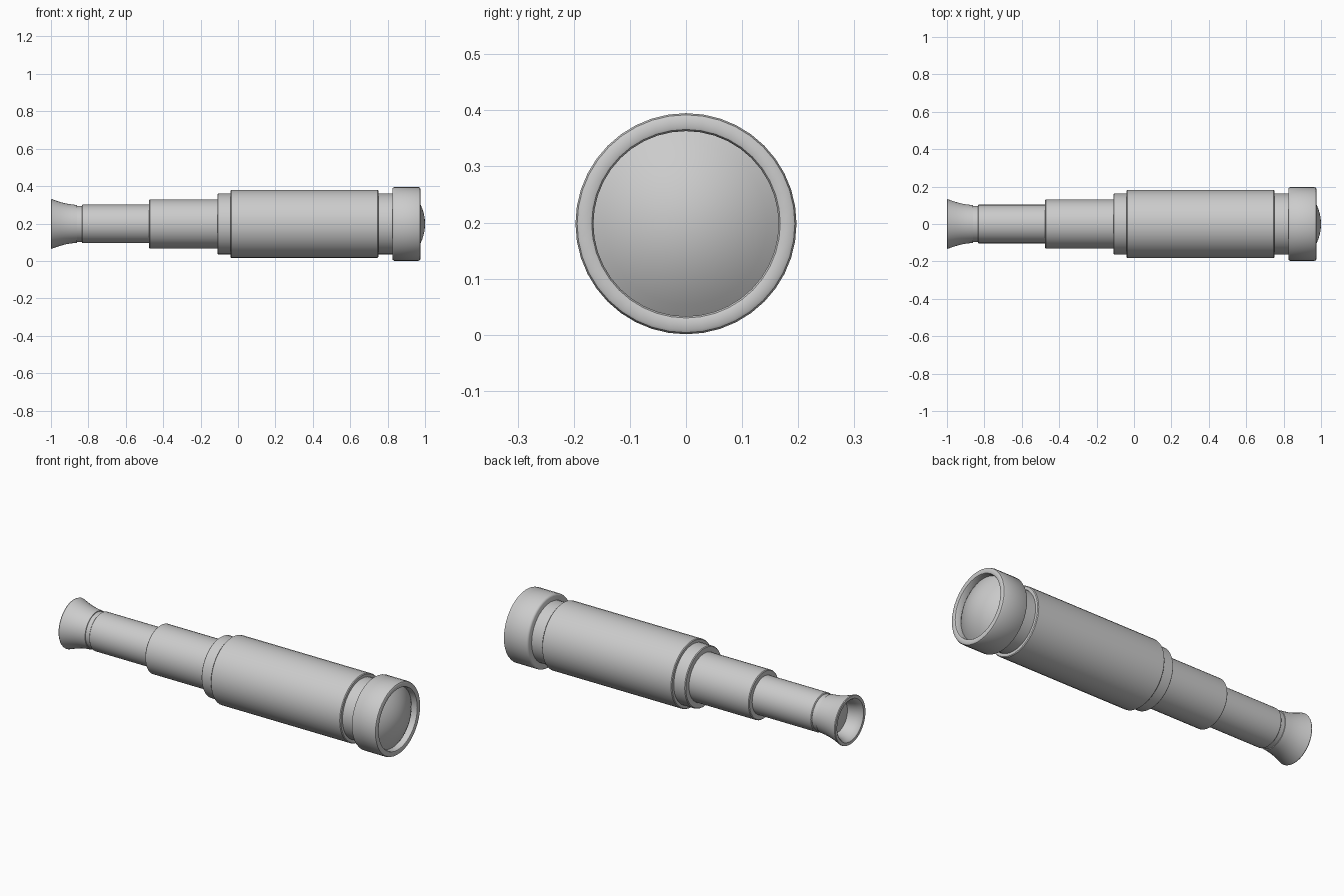
import bpy, bmesh, math
from mathutils import Vector

SIDES = 40
AXIS_Z = 0.198

cube = bpy.data.objects.get("Cube")
if cube:
    bpy.data.objects.remove(cube, do_unlink=True)

grey = bpy.data.materials.new("plain grey")
grey.use_nodes = True
colour = (0.6, 0.6, 0.6, 1)
grey.diffuse_color = colour
grey.node_tree.nodes["Principled BSDF"].inputs["Base Color"].default_value = colour


def lathe(name, profile):
    """Spin (x, radius) points about the long axis; radius 0 closes an end."""
    bm = bmesh.new()
    rings = []
    for x, r in profile:
        if r == 0:
            rings.append([bm.verts.new((x, 0, 0))] * SIDES)
        else:
            rings.append([bm.verts.new((x, r * math.sin(a), r * math.cos(a)))
                          for a in (math.tau * i / SIDES for i in range(SIDES))])
    for p, q in zip(rings, rings[1:]):
        for i in range(SIDES):
            j = (i + 1) % SIDES
            bm.faces.new(list(dict.fromkeys((p[i], p[j], q[j], q[i]))))
    bmesh.ops.recalc_face_normals(bm, faces=bm.faces)
    mesh = bpy.data.meshes.new(name)
    bm.to_mesh(mesh)
    bm.free()
    mesh.materials.append(grey)
    obj = bpy.data.objects.new(name, mesh)
    obj.location = Vector((0, 0, AXIS_Z))
    bpy.context.collection.objects.link(obj)
    bpy.ops.object.select_all(action='DESELECT')
    obj.select_set(True)
    bpy.context.view_layer.objects.active = obj
    bpy.ops.object.shade_smooth_by_angle(angle=math.radians(35))
    return obj


def tube(name, x0, x1, r, bevel=0.004):
    """Closed cylinder with slightly softened rims."""
    return lathe(name, [(x0, 0), (x0, r - bevel), (x0 + bevel, r),
                        (x1 - bevel, r), (x1, r - bevel), (x1, 0)])


def dome(name, x, r, height, steps=8):
    """Shallow convex lens, bulging along x by the given height."""
    return lathe(name, [(x + height * (1 - (k / steps) ** 2), r * k / steps)
                        for k in range(steps + 1)])


# Sliding draw tubes and main barrel
tube("small_draw_tube", -0.835, -0.46, 0.103)
tube("middle_draw_tube", -0.475, -0.10, 0.131)
tube("rear_collar", -0.11, -0.03, 0.163)
tube("main_barrel", -0.04, 0.75, 0.182)
tube("front_neck", 0.74, 0.84, 0.163)
tube("eyepiece_neck", -0.87, -0.82, 0.097, 0.001)

# Flared eyepiece with a hollow cup
lathe("eyepiece", [(-0.86, 0), (-0.86, 0.101), (-0.89, 0.104), (-0.92, 0.109),
                   (-0.95, 0.117), (-0.98, 0.127), (-0.996, 0.133), (-1.0, 0.131),
                   (-1.0, 0.115), (-0.995, 0.109), (-0.97, 0.098),
                   (-0.94, 0.091), (-0.92, 0.089), (-0.92, 0)])
dome("eyepiece_lens", -0.921, 0.087, -0.012)

# Front cap with rounded rim and domed lens
lathe("front_cap", [(0.825, 0), (0.825, 0.187), (0.828, 0.193), (0.835, 0.197),
                    (0.965, 0.197), (0.972, 0.194), (0.975, 0.189),
                    (0.975, 0.173), (0.973, 0.168), (0.968, 0.165),
                    (0.93, 0.165), (0.93, 0)])
dome("front_lens", 0.94, 0.165, 0.06)
